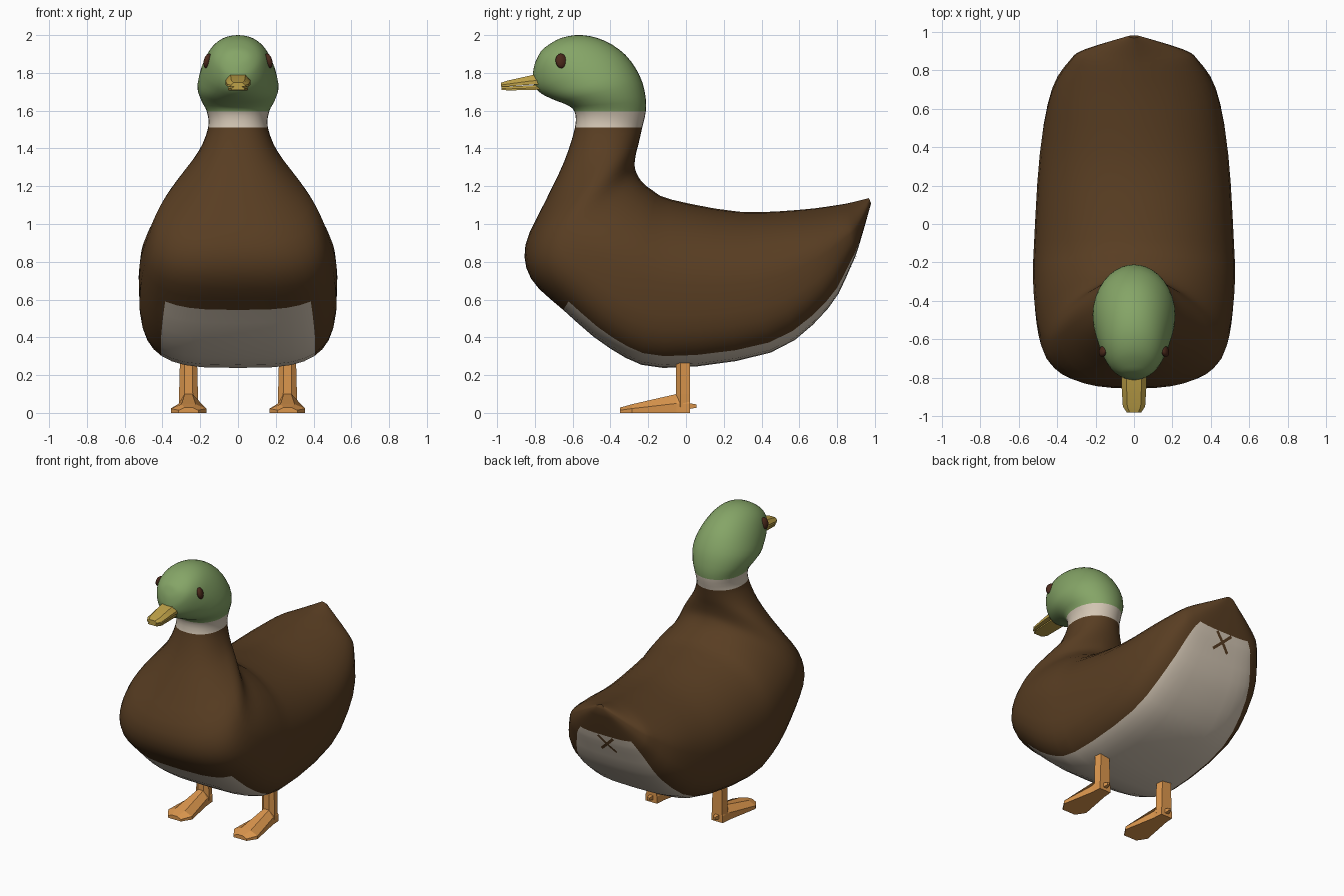
import bpy, bmesh, math
from mathutils import Vector, Matrix

if "Cube" in bpy.data.objects:
    bpy.data.objects.remove(bpy.data.objects["Cube"])


def material(name, rgb):
    m = bpy.data.materials.new(name)
    m.diffuse_color = (*rgb, 1)
    m.use_nodes = True
    m.node_tree.nodes["Principled BSDF"].inputs["Base Color"].default_value = m.diffuse_color
    return m


BROWN = material("brown feathers", (0.098, 0.047, 0.016))
GREEN = material("green head", (0.235, 0.375, 0.135))
CREAM = material("cream feathers", (0.66, 0.57, 0.46))
ORANGE = material("orange legs", (0.72, 0.31, 0.075))
YELLOW = material("yellow bill", (0.52, 0.36, 0.065))
DARK = material("dark eye", (0.07, 0.022, 0.011))


def finish(bm, name, mats, angle=None):
    bmesh.ops.recalc_face_normals(bm, faces=bm.faces[:])
    me = bpy.data.meshes.new(name)
    bm.to_mesh(me)
    bm.free()
    for m in mats:
        me.materials.append(m)
    ob = bpy.data.objects.new(name, me)
    bpy.context.collection.objects.link(ob)
    if angle:
        bpy.context.view_layer.objects.active = ob
        ob.select_set(True)
        bpy.ops.object.shade_smooth_by_angle(angle=math.radians(angle))
        ob.select_set(False)
    return ob


def loft(rings, pick=None):
    """Skin closed rings of equal length, with capped ends."""
    bm = bmesh.new()
    rows = [[bm.verts.new(p) for p in r] for r in rings]
    n = len(rows[0])
    for i in range(len(rows) - 1):
        for j in range(n):
            k = (j + 1) % n
            f = bm.faces.new((rows[i][j], rows[i][k], rows[i + 1][k], rows[i + 1][j]))
            f.material_index = pick(i, j) if pick else 0
    bm.faces.new(rows[0])
    cap = bm.faces.new(rows[-1])
    cap.material_index = pick(len(rows), 0) if pick else 0
    return bm


# Body, neck and head: sections fan from the tail round to the face
# back y, back z, belly y, belly z, half width
SECTIONS = [
    (.968, 1.137, .98, 1.11, .03),
    (.88, 1.115, .917, .89, .26),
    (.80, 1.10, .875, .78, .335),
    (.60, 1.075, .75, .55, .43),
    (.28, 1.065, .45, .32, .49),
    (-.08, 1.13, -.12, .238, .52),
    (-.18, 1.18, -.40, .34, .525),
    (-.23, 1.22, -.65, .545, .51),
    (-.26, 1.265, -.82, .71, .475),
    (-.272, 1.31, -.85, .89, .415),
    (-.265, 1.37, -.745, 1.12, .305),
    (-.25, 1.43, -.645, 1.33, .21),
    (-.232, 1.51, -.588, 1.51, .158),
    (-.213, 1.595, -.59, 1.595, .165),
    (-.215, 1.68, -.63, 1.63, .195),
    (-.245, 1.785, -.70, 1.658, .215),
    (-.32, 1.895, -.765, 1.69, .202),
    (-.43, 1.97, -.798, 1.725, .178),
    (-.55, 2.0, -.81, 1.765, .15),
    (-.66, 1.985, -.81, 1.80, .115),
    (-.74, 1.94, -.80, 1.85, .065),
    (-.768, 1.915, -.782, 1.89, .02),
]
SEG, STEP = 36, 3
BELLY_FRONT, COLLAR_LOW, COLLAR_HIGH = 7, 12, 13


def blend(i, t):
    """Smooth spline between neighbouring sections."""
    near = [SECTIONS[min(max(i + k, 0), len(SECTIONS) - 1)] for k in (-1, 0, 1, 2)]
    return [.5 * (2 * q + (r - p) * t + (2 * p - 5 * q + 4 * r - s) * t * t
                  + (3 * q - p - 3 * r + s) * t ** 3) for p, q, r, s in zip(*near)]


def bump(u, centre, spread):
    return math.exp(-((u - centre) / spread) ** 2)


def ramp(u, a, b):
    return min(max((u - a) / (b - a), 0), 1)


def section(u):
    i = min(int(u), len(SECTIONS) - 2)
    ty, tz, by, bz, w = blend(i, u - i)
    top, bot = Vector((0, ty, tz)), Vector((0, by, bz))
    # Tail and chest are widest low down
    mid = top.lerp(bot, .5 + .1 * bump(u, 8, 1.6) + .12 * bump(u, 0, 2))
    # Boxy belly, rounder chest, slimmer face; tented tail and nape
    under = 3.5 - 1.2 * ramp(u, 6, 9.5) - .45 * ramp(u, 13, 16)
    over = 2.05 - .65 * bump(u, 0, 2.5) - .35 * bump(u, 8.5, 2)
    pts = []
    for j in range(SEG):
        a = math.tau * j / SEG
        s, k = math.sin(a), math.cos(a)
        upper = k > 1e-6
        e = 2 / (over if upper else under)
        p = mid.lerp(top if upper else bot, abs(k) ** e)
        p.x = math.copysign(w * abs(s) ** e, s)
        pts.append(p)
    return pts


def plumage(i, j):
    u = i / STEP
    if u >= COLLAR_HIGH:
        return 1
    if u >= COLLAR_LOW:
        return 2
    under = abs(j + .5 - SEG / 2) < SEG / 9
    return 2 if under and 1 <= u < BELLY_FRONT else 0


rings = [section(n / STEP) for n in range((len(SECTIONS) - 1) * STEP + 1)]
body = finish(loft(rings, plumage), "body", [BROWN, GREEN, CREAM], 50)


# Bill: upper and lower halves, rows are y, half width, low z, high z
def bill_half(name, rows):
    rs = [[(-w, y, lo), (w, y, lo), (w, y, lo + .4 * (hi - lo)), (.6 * w, y, hi),
           (-.6 * w, y, hi), (-w, y, lo + .4 * (hi - lo))] for y, w, lo, hi in rows]
    finish(loft(rs), name, [YELLOW], 30)


bill_half("upper_bill", [(-.74, .067, 1.738, 1.80), (-.82, .066, 1.738, 1.787),
                         (-.95, .058, 1.728, 1.758), (-.98, .038, 1.728, 1.748)])
bill_half("lower_bill", [(-.74, .054, 1.712, 1.738), (-.94, .05, 1.707, 1.728),
                         (-.976, .034, 1.71, 1.728)])

for side, label in ((-1, "left"), (1, "right")):
    # Eye
    bm = bmesh.new()
    bmesh.ops.create_uvsphere(bm, u_segments=16, v_segments=10, radius=1)
    turn = Matrix.Rotation(side * .35, 4, 'Z') @ Matrix.Rotation(-side * .25, 4, 'Y')
    place = Matrix.Translation((side * .16, -.66, 1.863))
    bm.transform(place @ turn @ Matrix.Diagonal((.02, .032, .04, 1)))
    finish(bm, label + "_eye", [DARK], 60)

    # Leg: tapered six-sided post
    cx = side * .262
    leg = []
    for z, w in ((.03, .05), (.10, .05), (.40, .042)):
        leg.append([(cx + x * w, y, z) for x, y in
                    ((-1, -.03), (-.45, -.052), (.45, -.052), (1, -.03), (.8, .02), (-.8, .02))])
    finish(loft(leg), label + "_leg", [ORANGE])

    # Webbed foot: y, half width, height
    foot = []
    for y, w, h in ((-.35, .052, .028), (-.285, .094, .046), (-.05, .05, .1), (.02, .045, .1)):
        foot.append([(cx + x, y, z) for x, z in
                     ((-w, 0), (w, 0), (w, .5 * h), (.4 * w, h), (-.4 * w, h), (-w, .5 * h))])
    finish(loft(foot), label + "_foot", [ORANGE])

    # Hind toe
    toe = [[(cx + x * r, y, .036 + z * r) for x, z in ((-1, -1), (1, -1), (1, 1), (-1, 1))]
           for y, r in ((.0, .018), (.055, .009))]
    finish(loft(toe), label + "_hind_toe", [ORANGE])

    # Half of the crossed mark under the tail: a thin strip laid onto the surface
    bm = bmesh.new()
    bmesh.ops.create_grid(bm, x_segments=12, y_segments=2, size=1)
    lay = Matrix.Rotation(math.radians(72), 4, 'X')
    bm.transform(Matrix.Translation((0, .90, .825)) @ lay
                 @ Matrix.Rotation(side * math.pi / 4, 4, 'Z') @ Matrix.Diagonal((.085, .01, 1, 1)))
    mark = finish(bm, label + "_tail_mark", [BROWN])
    wrap = mark.modifiers.new("lay on body", 'SHRINKWRAP')
    wrap.target = body
    wrap.wrap_mode = 'ABOVE_SURFACE'
    wrap.offset = .004
